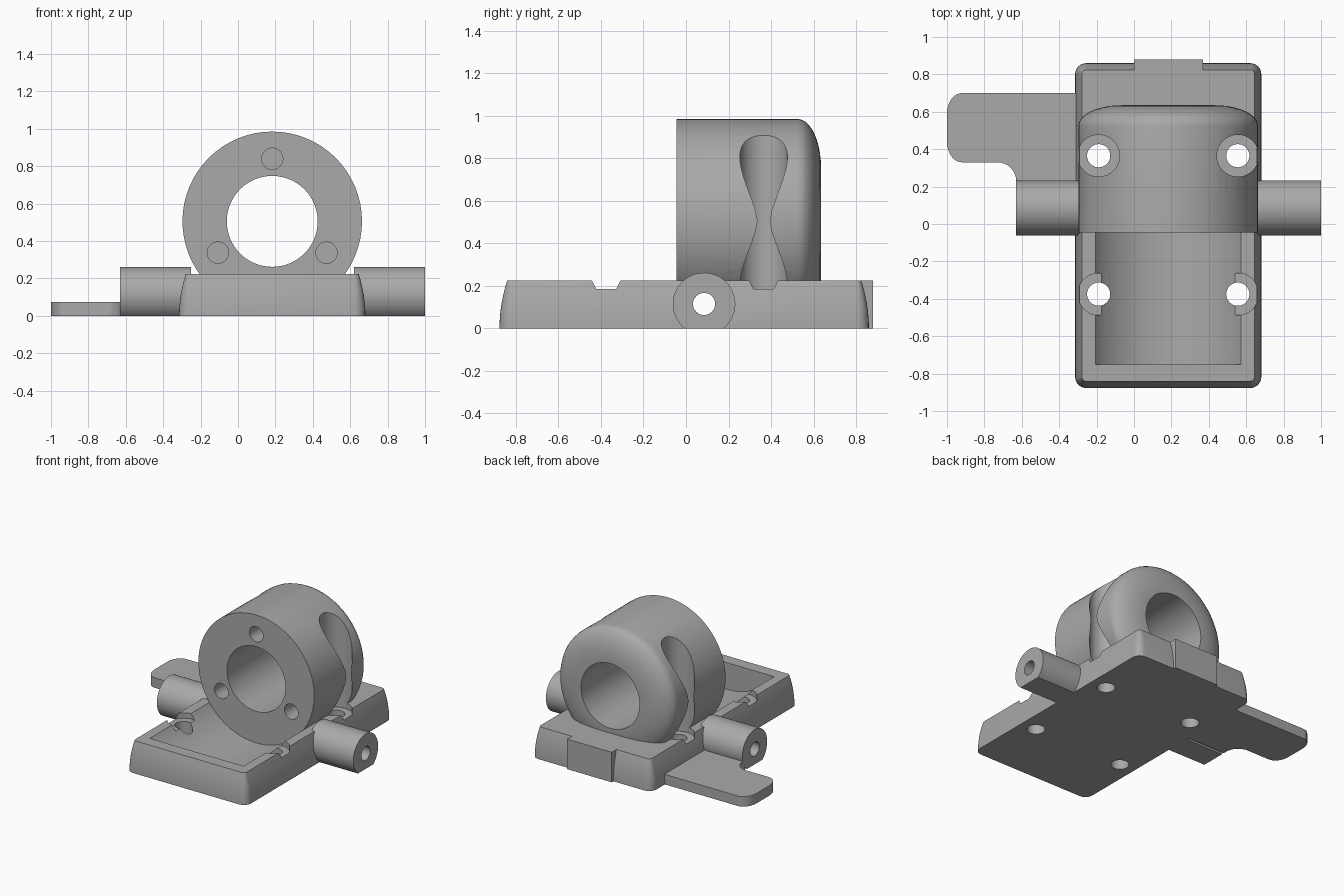
import bpy, bmesh
from math import sin, cos, pi, sqrt, asin

if "Cube" in bpy.data.objects:
    bpy.data.objects.remove(bpy.data.objects["Cube"], do_unlink=True)

grey = bpy.data.materials.new("plain_grey")
grey.use_nodes = True
colour = (0.4, 0.4, 0.4, 1)
grey.diffuse_color = colour
grey.node_tree.nodes["Principled BSDF"].inputs["Base Color"].default_value = colour

CX, RING_Z, RING_R = 0.183, 0.505, 0.48
TOP = 0.225


def loft(name, loops):
    """Closed solid through equal-length loops of points."""
    bm = bmesh.new()
    rings = [[bm.verts.new(p) for p in loop] for loop in loops]
    n = len(rings[0])
    for a, b in zip(rings, rings[1:]):
        for i in range(n):
            j = (i + 1) % n
            bm.faces.new((a[i], a[j], b[j], b[i]))
    bm.faces.new(rings[0][::-1])
    bm.faces.new(rings[-1])
    bmesh.ops.recalc_face_normals(bm, faces=bm.faces)
    mesh = bpy.data.meshes.new(name)
    bm.to_mesh(mesh)
    bm.free()
    mesh.materials.append(grey)
    ob = bpy.data.objects.new(name, mesh)
    bpy.context.collection.objects.link(ob)
    return ob


def place(pts, axis, t):
    """Put 2D points on the plane at t along an axis."""
    if axis == "x":
        return [(t, u, v) for u, v in pts]
    if axis == "y":
        return [(u, t, v) for u, v in pts]
    return [(u, v, t) for u, v in pts]


def prism(name, pts, axis, lo, hi):
    return loft(name, [place(pts, axis, lo), place(pts, axis, hi)])


def arc(u, v, ru, rv, a0, a1, n):
    return [(u + ru * cos(a0 + (a1 - a0) * i / n),
             v + rv * sin(a0 + (a1 - a0) * i / n)) for i in range(n + 1)]


def circle(u, v, r, n=32):
    return arc(u, v, r, r, 0, 2 * pi, n)[:-1]


def rounded_rect(x0, x1, y0, y1, r):
    pts = []
    for k, (u, v) in enumerate(((x1 - r, y1 - r), (x0 + r, y1 - r),
                                (x0 + r, y0 + r), (x1 - r, y0 + r))):
        pts += arc(u, v, r, r, k * pi / 2, (k + 1) * pi / 2, 6)
    return pts


def cut(targets, cutters):
    for ob in targets:
        for cutter in cutters:
            mod = ob.modifiers.new("cut", "BOOLEAN")
            mod.operation, mod.solver, mod.object = "DIFFERENCE", "EXACT", cutter
        dg = bpy.context.evaluated_depsgraph_get()
        mesh = bpy.data.meshes.new_from_object(ob.evaluated_get(dg))
        ob.modifiers.clear()
        ob.data = mesh


# Base block with sides that curve inward
loops = []
for i in range(9):
    z = TOP * i / 8
    d = 0.036 * (i / 8) ** 2
    loops.append(place(rounded_rect(-0.315 + d, 0.681 - d, -0.877 + d, 0.86 - d,
                                    0.06 - d), "z", z))
base = loft("base", loops)

# Upright ring with a rounded back
profile = [(RING_R, -0.045)]
profile += [(0.25 + 0.23 * cos(a), 0.525 + 0.11 * sin(a))
            for a in [pi / 2 * i / 10 for i in range(11)]]
ring = loft("ring", [place(circle(CX, RING_Z, r, 64), "y", y) for r, y in profile])

# Side pins with a flat underside
PY, PZ, PR = 0.085, 0.115, 0.147
dip = asin(PZ / PR)
pin_shape = arc(PY, PZ, PR, PR, -dip, pi + dip, 40)
right_pin = prism("right_pin", pin_shape, "x", -0.63, -0.25)
left_pin = prism("left_pin", pin_shape, "x", 0.62, 1.0)

# Flat lever on the right side
outline = [(-0.27, 0.2), (-0.27, 0.7)]
outline += arc(-0.92, 0.59, 0.08, 0.11, pi / 2, pi, 8)
outline += arc(-0.92, 0.44, 0.08, 0.11, pi, 1.5 * pi, 8)
outline += arc(-0.73, 0.23, 0.1, 0.1, pi / 2, 0, 8)
outline += [(-0.63, 0.2)]
prism("lever", outline, "z", 0, 0.075)

# Plate on the back of the base
prism("rear_plate", [(0, 0.8), (0.37, 0.8), (0.37, 0.88), (0, 0.88)], "z", 0, TOP)

# Cutters: trough, ring bore, blind holes, screw holes, cross bore
trough = prism("trough_cutter", circle(CX, RING_Z, RING_R, 64), "y", -0.75, -0.045)
bore = prism("bore_cutter", circle(CX, RING_Z, 0.243, 64), "y", -0.2, 0.8)
blind = []
for k in range(3):
    a = pi / 2 + k * 2 * pi / 3
    blind.append(prism("blind_hole_cutter",
                       circle(CX + 0.335 * cos(a), RING_Z + 0.335 * sin(a), 0.057),
                       "y", -0.2, 0.2))
screws = []
for x in (CX - 0.372, CX + 0.372):
    for y in (-0.375, 0.365):
        screws.append(prism("screw_cutter", circle(x, y, 0.062), "z", -0.1, 0.3))
        screws.append(prism("counterbore_cutter", circle(x, y, 0.112, 40), "z", 0.185, 1.2))
cross = prism("cross_bore_cutter", circle(PY, PZ, 0.052), "x", -1.2, 1.2)

cut([base], [trough, cross] + screws)
cut([ring], [bore, cross] + blind + screws)
cut([left_pin, right_pin], [cross])
for ob in [trough, bore, cross] + blind + screws:
    bpy.data.objects.remove(ob, do_unlink=True)

# Smooth curved surfaces, keep edges sharp
bpy.ops.object.select_all(action="DESELECT")
for ob in bpy.context.collection.objects:
    if ob.type == "MESH":
        ob.select_set(True)
        bpy.context.view_layer.objects.active = ob
bpy.ops.object.shade_smooth_by_angle(angle=0.52)
